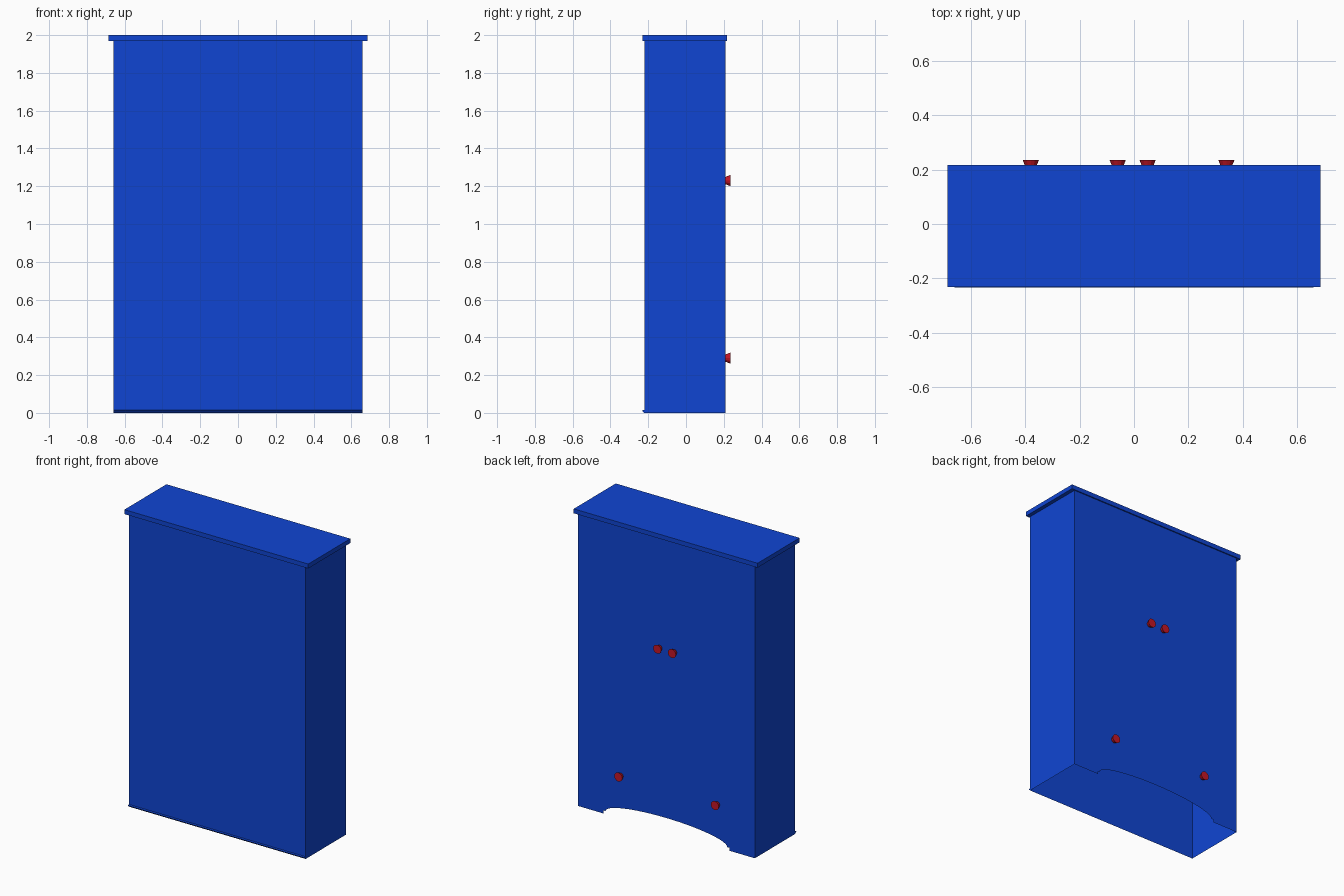
import bpy, bmesh, math
from mathutils import Matrix

if "Cube" in bpy.data.objects:
    bpy.data.objects.remove(bpy.data.objects["Cube"])

W, BACK, FRONT, TOP = 0.66, -0.221, 0.209, 1.97


def material(name, rgb):
    m = bpy.data.materials.new(name)
    m.diffuse_color = (*rgb, 1)
    m.use_nodes = True
    m.node_tree.nodes["Principled BSDF"].inputs["Base Color"].default_value = m.diffuse_color
    return m


blue = material("blue_paint", (0.005, 0.06, 0.65))
red = material("red_knob", (0.55, 0.008, 0.02))


def finish(name, bm, mat):
    me = bpy.data.meshes.new(name)
    bm.to_mesh(me)
    bm.free()
    me.materials.append(mat)
    ob = bpy.data.objects.new(name, me)
    bpy.context.collection.objects.link(ob)
    return ob


def panel(name, points):
    bm = bmesh.new()
    bm.faces.new([bm.verts.new(p) for p in points])
    return finish(name, bm, blue)


# Thin side and rear walls, open underneath
for name, s in (("left_side", -1), ("right_side", 1)):
    pts = [(s * W, BACK, 0), (s * W, FRONT, 0), (s * W, FRONT, TOP), (s * W, BACK, TOP)]
    panel(name, pts if s > 0 else pts[::-1])
panel("plain_wall", [(-W, BACK, 0), (W, BACK, 0), (W, BACK, TOP), (-W, BACK, TOP)])

# Door wall with the arched kick cut-out
outline = [(W, 0), (W, TOP), (-W, TOP), (-W, 0), (-0.47, 0), (-0.47, 0.02)]
for i in range(25):
    a = math.pi * (1 - i / 24)
    outline.append((0.455 * math.cos(a), 0.02 + 0.075 * math.sin(a)))
outline += [(0.47, 0.02), (0.47, 0)]
panel("door_wall", [(x, FRONT, z) for x, z in outline][::-1])

# Small wedge-shaped lip along the bottom of the plain wall
bm = bmesh.new()
section = [(BACK, 0.015), (-0.234, 0.013), (BACK, 0)]
a, b = [[bm.verts.new((x, y, z)) for y, z in section] for x in (-W, W)]
bm.faces.new(a)
bm.faces.new(b[::-1])
for i in range(3):
    j = (i + 1) % 3
    bm.faces.new((a[i], b[i], b[j], a[j]))
bmesh.ops.recalc_face_normals(bm, faces=bm.faces)
finish("bottom_lip", bm, blue)

# Overhanging top board
bm = bmesh.new()
bmesh.ops.create_cube(bm, size=1, matrix=Matrix.Translation((0, -0.007, 1.985))
                      @ Matrix.Diagonal((1.372, 0.448, 0.03, 1)))
finish("top_board", bm, blue)

# Flared knobs: door pair above, drawer pair below
for i, (x, z) in enumerate([(-0.06, 1.23), (0.05, 1.23), (-0.38, 0.29), (0.34, 0.29)]):
    bm = bmesh.new()
    bmesh.ops.create_cone(bm, cap_ends=True, segments=12, radius1=0.019, radius2=0.03,
                          depth=0.027, matrix=Matrix.Translation((x, 0.2225, z))
                          @ Matrix.Rotation(-math.pi / 2, 4, 'X'))
    finish(f"knob_{i + 1}", bm, red)
